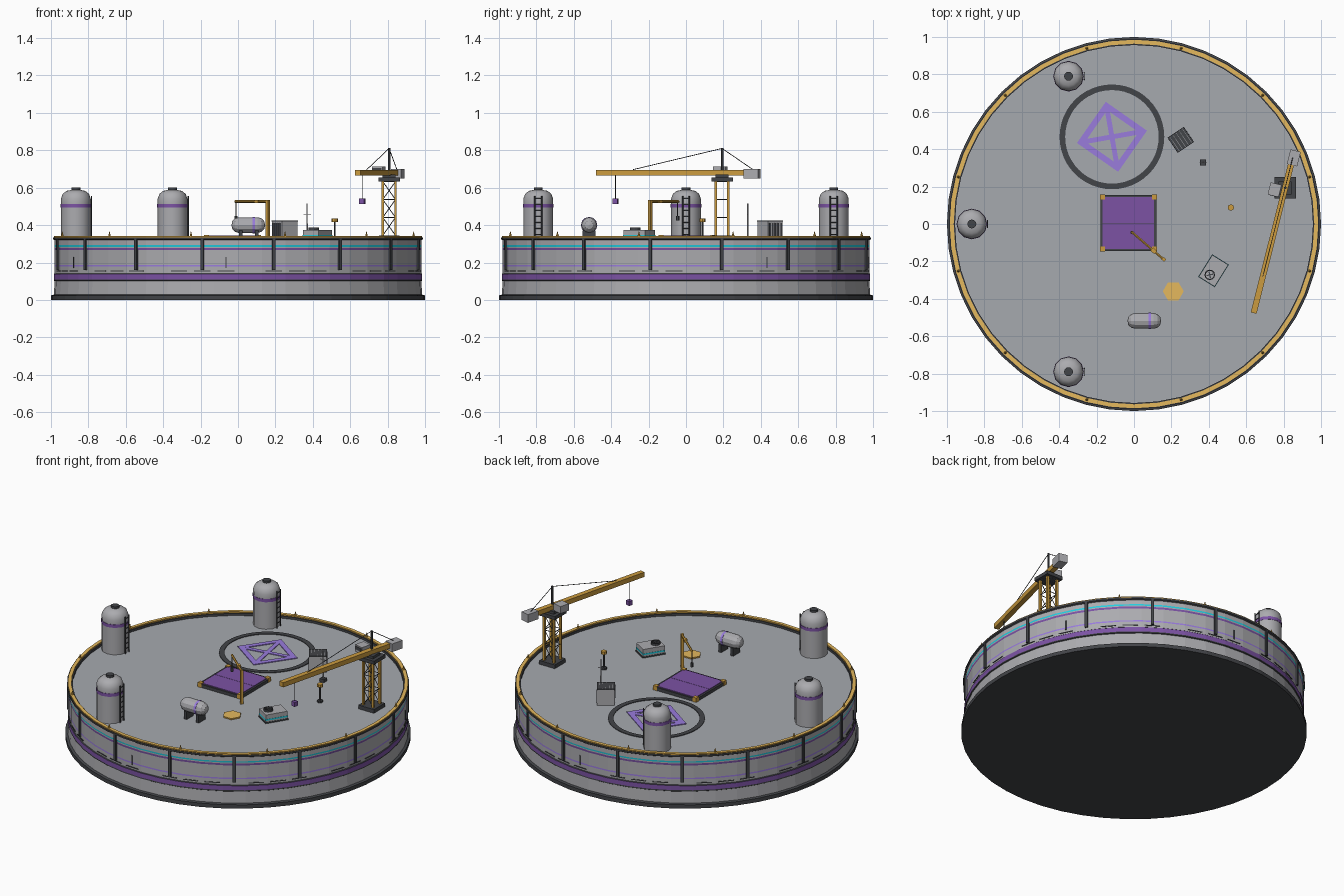
import bpy, bmesh, math
from math import sin, cos, pi, radians
from mathutils import Vector, Matrix

cube = bpy.data.objects.get("Cube")
if cube:
    bpy.data.objects.remove(cube, do_unlink=True)


def material(name, r, g, b):
    m = bpy.data.materials.new(name)
    m.use_nodes = True
    m.diffuse_color = (r, g, b, 1)
    m.node_tree.nodes["Principled BSDF"].inputs["Base Color"].default_value = (r, g, b, 1)
    return m


LIGHT = material("light_grey", .41, .41, .43)
DECK = material("deck_grey", .38, .40, .43)
DARK = material("dark_grey", .055, .058, .065)
PURPLE = material("purple", .20, .085, .37)
LILAC = material("lilac", .32, .20, .72)
CYAN = material("cyan", .015, .62, .76)
YELLOW = material("yellow", .60, .33, .05)
AMBER = material("pale_amber", .78, .48, .11)
Z = .32  # deck height


def finish(name, bm, mats, smooth=False):
    bmesh.ops.recalc_face_normals(bm, faces=bm.faces)
    me = bpy.data.meshes.new(name)
    bm.to_mesh(me)
    bm.free()
    for m in mats:
        me.materials.append(m)
    ob = bpy.data.objects.new(name, me)
    bpy.context.collection.objects.link(ob)
    if smooth:
        bpy.ops.object.select_all(action='DESELECT')
        ob.select_set(True)
        bpy.context.view_layer.objects.active = ob
        bpy.ops.object.shade_smooth_by_angle(angle=radians(35))
    return ob


def box(name, center, size, mat, turn=0):
    bm = bmesh.new()
    bmesh.ops.create_cube(bm, size=1, matrix=Matrix.Translation(center)
                          @ Matrix.Rotation(radians(turn), 4, 'Z') @ Matrix.Diagonal((*size, 1)))
    return finish(name, bm, [mat])


def rod(name, a, b, r, mat, sides=6, r2=None):
    a, b = Vector(a), Vector(b)
    bm = bmesh.new()
    turn = (b - a).to_track_quat('Z', 'Y').to_matrix().to_4x4()
    bmesh.ops.create_cone(bm, cap_ends=True, segments=sides, radius1=r, radius2=r if r2 is None else r2,
                          depth=(b - a).length, matrix=Matrix.Translation((a + b) / 2) @ turn)
    return finish(name, bm, [mat])


def lathe(name, start, steps, sides, place=Matrix(), smooth=False):
    """Spin a profile: each step is (radius, height, material of the band leading to it)."""
    bm = bmesh.new()
    mats = []

    def ring(r, z):
        if r == 0:
            return [bm.verts.new(place @ Vector((0, 0, z)))] * sides
        return [bm.verts.new(place @ Vector((r * cos(2 * pi * i / sides), r * sin(2 * pi * i / sides), z)))
                for i in range(sides)]
    last = ring(*start)
    for r, z, mat in steps:
        if mat not in mats:
            mats.append(mat)
        new = ring(r, z)
        for i in range(sides):
            j = (i + 1) % sides
            f = bm.faces.new(dict.fromkeys((last[i], last[j], new[j], new[i])))
            f.material_index = mats.index(mat)
        last = new
    return finish(name, bm, mats, smooth)


def at(x, y, z=Z):
    return Matrix.Translation((x, y, z))


# Round platform: base lip, banded wall, raised rim and sunken deck
lathe("platform", (0, 0), [
    (1, 0, DARK), (1, .024, DARK), (.985, .028, DARK), (.98, .1, LIGHT),
    (.985, .103, DARK), (.985, .11, DARK), (.985, .138, PURPLE), (.98, .142, DARK),
    (.98, .178, LIGHT), (.98, .187, LILAC), (.98, .266, LIGHT), (.981, .278, PURPLE),
    (.981, .284, LIGHT), (.982, .293, CYAN), (.982, .32, LIGHT), (.99, .325, DARK),
    (.99, .335, DARK), (.985, .335, DARK), (.985, .342, YELLOW), (.964, .342, AMBER),
    (.964, .334, YELLOW), (.957, .334, DARK), (.957, Z, DARK), (0, Z, DECK)], 48)

# Wall ribs, broken ledge, small pipes and rim spikes
for i in range(16):
    a = radians(22.5 * i + 11.25)
    box("wall_rib", (.979 * cos(a), .979 * sin(a), .245), (.018, .018, .17), DARK, math.degrees(a))
for i in range(48):
    a = 2 * pi * (i + .5) / 48
    if i % 4:
        box("ledge_segment", (.977 * cos(a), .977 * sin(a), .154), (.009, .09, .005), DARK, math.degrees(a))
    if i % 8 == 3:
        box("wall_pipe", (.977 * cos(a), .977 * sin(a), .2), (.01, .006, .06), DARK, math.degrees(a))
for i in range(12):
    a = radians(30 * i + 15)
    x, y = .972 * cos(a), .972 * sin(a)
    rod("rim_spike", (x, y, .34), (x, y, .366), .008, YELLOW, 6, .001)

# Three upright storage tanks with ladders on the +x side
for x, y in ((-.35, .79), (-.867, 0), (-.35, -.79)):
    lathe("storage_tank", (0, 0), [
        (.08, 0, LIGHT), (.08, .173, LIGHT), (.082, .173, PURPLE), (.082, .193, PURPLE), (.08, .193, PURPLE),
        (.08, .22, LIGHT), (.07, .247, LIGHT), (.05, .263, LIGHT), (.024, .268, LIGHT), (.024, .281, DARK),
        (0, .281, DARK)], 12, at(x, y), True)
    for s in (-1, 1):
        rod("ladder_rail", (x + .084, y + s * .018, Z), (x + .084, y + s * .018, .555), .0035, DARK)
    for k in range(7):
        z = Z + .03 + k * .032
        rod("ladder_rung", (x + .084, y - .018, z), (x + .084, y + .018, z), .0025, DARK)

# Landing pad: ring, tilted square frame and its two diagonals
PX, PY = -.118, .466
lathe("landing_ring", (.25, 0), [(.25, .004, DARK), (.28, .004, DARK), (.28, 0, DARK)], 48, at(PX, PY))
lathe("landing_square", (.145, 0), [(.145, .005, LILAC), (.19, .005, LILAC), (.19, 0, LILAC)], 4,
      at(PX, PY) @ Matrix.Rotation(radians(10), 4, 'Z'))
for turn in (10, 100):
    box("landing_cross", (PX, PY, Z + .002), (.31, .026, .005), LILAC, turn)

# Cargo hatch with two doors and corner blocks
HX, HY = -.03, .005
box("hatch_frame", (HX, HY, Z + .01), (.3, .3, .02), DARK)
for s in (-1, 1):
    box("hatch_door", (HX, HY + s * .07, Z + .013), (.276, .138, .022), PURPLE)
    for t in (-1, 1):
        box("hatch_corner", (HX + s * .139, HY + t * .139, Z + .014), (.026, .026, .028), YELLOW)

# Small davit crane over the hatch
box("davit_post", (.16, -.19, .427), (.017, .017, .214), YELLOW, -40)
rod("davit_arm", (.165, -.195, .526), (-.015, -.04, .526), .007, YELLOW)
box("davit_collar", (.105, -.143, .526), (.025, .022, .018), YELLOW, -40)
rod("davit_cable", (-.01, -.045, .525), (-.01, -.045, .44), .0025, DARK)
rod("davit_hook", (-.01, -.045, .45), (-.01, -.045, .425), .009, DARK)

# Hexagonal marker plate
lathe("marker_plate", (0, 0), [(.056, 0, YELLOW), (.056, .008, YELLOW), (0, .008, AMBER)], 6, at(.21, -.36))

# Horizontal tank on two saddles
lathe("horizontal_tank", (0, -.09), [
    (.022, -.085, LIGHT), (.036, -.07, LIGHT), (.042, -.05, LIGHT), (.042, .023, LIGHT), (.044, .023, LILAC),
    (.044, .037, LILAC), (.042, .037, LILAC), (.042, .05, LIGHT), (.036, .07, LIGHT), (.022, .085, LIGHT),
    (0, .09, LIGHT)], 12, at(.055, -.518, .4) @ Matrix.Rotation(pi / 2, 4, 'Y'))
for x in (.015, .1):
    box("tank_saddle", (x, -.518, Z + .025), (.02, .07, .05), DARK)

# Ventilation unit with a striped casing and a fan
VX, VY = .425, -.25
box("vent_casing", (VX, VY, Z + .027), (.1, .137, .054), LIGHT, -32)
box("vent_stripe", (VX, VY, Z + .022), (.103, .14, .009), CYAN, -32)
box("vent_foot", (VX, VY, Z + .004), (.106, .143, .008), DARK, -32)
lathe("fan_ring", (.022, 0), [(.022, .014, DARK), (.028, .014, DARK), (.028, 0, DARK)], 12,
      at(VX - .02, VY - .022, Z + .053))
for turn in (13, 103):
    box("fan_blade", (VX - .02, VY - .022, Z + .058), (.036, .006, .006), DARK, turn)

# Generator box with louvred ends and a dark top grille
G = at(.25, .45) @ Matrix.Rotation(radians(34), 4, 'Z')
box("generator", G @ Vector((0, 0, .05)), (.1, .094, .1), LIGHT, 34)
box("generator_top", G @ Vector((0, 0, .102)), (.104, .098, .006), DARK, 34)
for k in range(-2, 3):
    box("end_slat", G @ Vector((0, k * .018, .052)), (.106, .009, .08), DARK, 34)
    box("top_bar", G @ Vector((k * .02, 0, .105)), (.002, .09, .002), LIGHT, 34)

# Antenna mast
box("antenna_base", (.37, .33, Z + .01), (.032, .032, .02), DARK)
rod("antenna_socket", (.37, .33, Z), (.37, .33, .41), .005, LIGHT)
rod("antenna_mast", (.37, .33, .41), (.37, .33, .515), .003, LIGHT)
rod("antenna_bar", (.35, .33, .458), (.39, .33, .458), .0025, LIGHT)

# Beacon lamp
rod("beacon_foot", (.518, .088, Z), (.518, .088, Z + .012), .017, DARK, 8)
rod("beacon_pole", (.518, .088, Z), (.518, .088, .42), .005, DARK)
rod("beacon_lamp", (.518, .088, .418), (.518, .088, .436), .017, YELLOW, 8)

# Tower crane: four legs, level ties, and cross bracing on the two y faces
CX, CY = .808, .193
box("crane_base", (CX, CY, Z + .012), (.11, .11, .024), DARK)
H = .034
for s in (-1, 1):
    for t in (-1, 1):
        box("tower_leg", (CX + s * H, CY + t * H, .48), (.013, .013, .32), YELLOW)
    for k in range(3):
        z = .345 + k * .096
        for t in (-1, 1):
            rod("tower_brace", (CX - H, CY + s * H, z + .048 - t * .048),
                (CX + H, CY + s * H, z + .048 + t * .048), .0022, DARK)
        rod("tower_tie", (CX - H, CY + s * H, z + .096), (CX + H, CY + s * H, z + .096), .0025, DARK)
        rod("tower_tie", (CX + s * H, CY - H, z + .096), (CX + s * H, CY + H, z + .096), .0025, DARK)
box("slewing_platform", (CX, CY, .643), (.115, .115, .022), DARK)
box("slewing_neck", (CX, CY, .66), (.07, .07, .02), DARK)

# Crane top, laid along the jib axis
ANGLE = math.atan2(.875, .22)
J = at(CX, CY, 0) @ Matrix.Rotation(ANGLE, 4, 'Z')
JT = math.degrees(ANGLE)


def along(d, side, z):
    return J @ Vector((d, side, z))


box("crane_jib", along(-.255, 0, .681), (.87, .032, .03), YELLOW, JT)
box("counterweight", along(.167, -.006, .674), (.08, .056, .052), LIGHT, JT)
box("crane_cab", along(-.022, .052, .69), (.065, .06, .045), LIGHT, JT)
box("cab_window", along(-.055, .052, .695), (.006, .05, .02), DARK, JT)
rod("crane_mast", along(0, 0, .65), along(0, 0, .812), .007, DARK)
for d in (-.49, .17):
    rod("stay_cable", along(0, 0, .81), along(d, 0, .697), .002, DARK)
rod("hoist_cable", along(-.588, 0, .67), along(-.588, 0, .53), .002, DARK)
box("hoist_load", along(-.588, 0, .528), (.028, .028, .028), PURPLE, JT)
